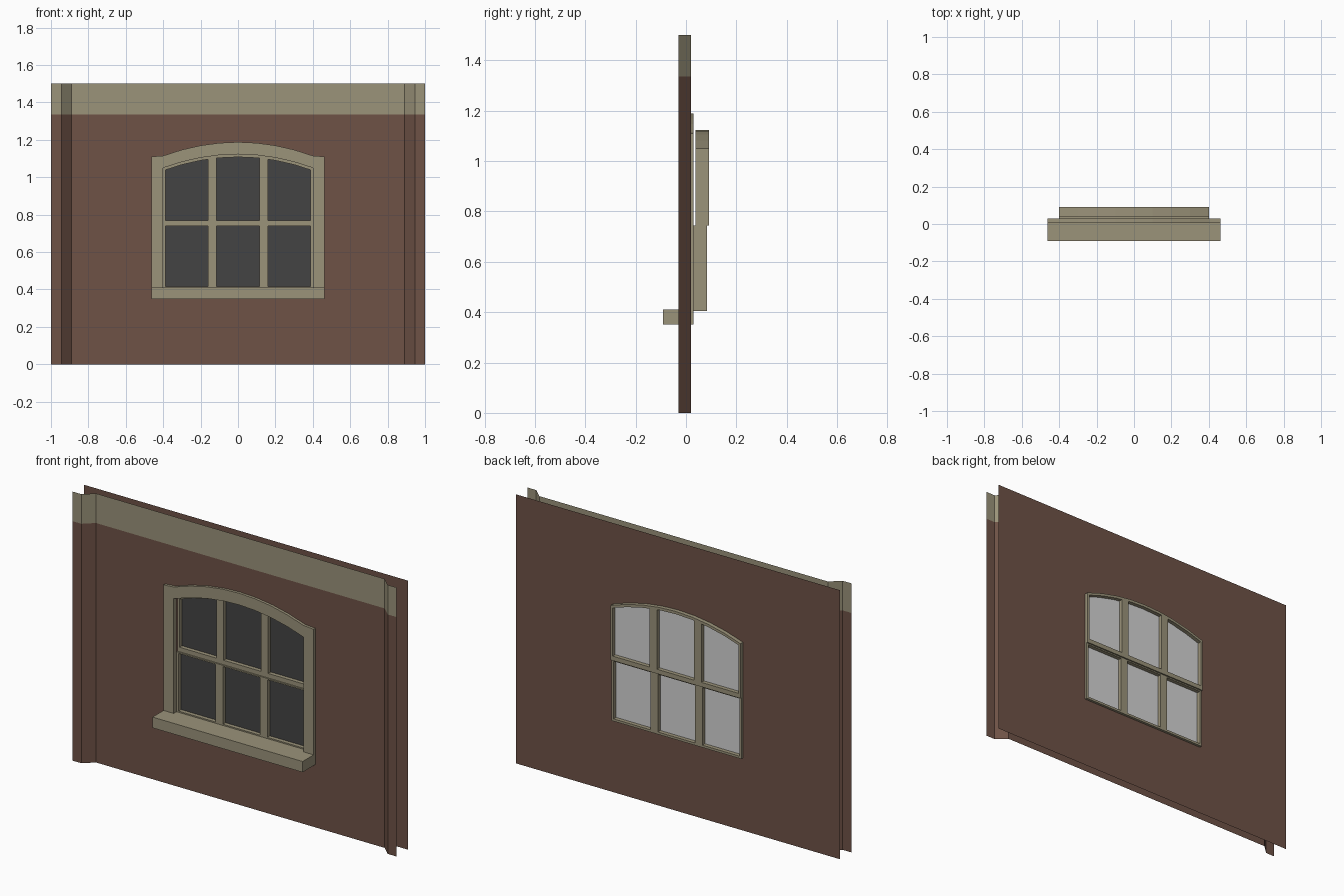
import bpy, bmesh

if "Cube" in bpy.data.objects:
    bpy.data.objects.remove(bpy.data.objects["Cube"])


def material(name, rgb):
    m = bpy.data.materials.new(name)
    lin = [(c / 255 / 12.92 if c < 11 else ((c / 255 + 0.055) / 1.055) ** 2.4) for c in rgb]
    m.diffuse_color = (*lin, 1)
    m.use_nodes = True
    m.node_tree.nodes["Principled BSDF"].inputs["Base Color"].default_value = m.diffuse_color
    return m


BROWN = material("brown_wall", (110, 82, 70))
OLIVE = material("olive_trim", (155, 147, 122))
DARK = material("dark_glass", (68, 68, 68))
LIGHT = material("light_glass", (212, 212, 212))

HALF = 0.40                                   # half width of the opening
SILL_Z = 0.41
ARCH_X = [HALF * i / 4 for i in range(-4, 5)]


def arch(x, base=1.05):
    return base + 0.073 * (1 - (x / HALF) ** 2)


def finish(name, bm, mats):
    me = bpy.data.meshes.new(name)
    bm.to_mesh(me)
    bm.free()
    for m in mats:
        me.materials.append(m)
    ob = bpy.data.objects.new(name, me)
    bpy.context.collection.objects.link(ob)
    return ob


def prisms(name, outlines, y0, y1, mat):
    """Extrude each x-z outline from y0 to y1."""
    bm = bmesh.new()
    for pts in outlines:
        f = [bm.verts.new((x, y0, z)) for x, z in pts]
        b = [bm.verts.new((x, y1, z)) for x, z in pts]
        n = len(pts)
        bm.faces.new(f)
        bm.faces.new(b[::-1])
        for i in range(n):
            bm.faces.new((f[i], b[i], b[(i + 1) % n], f[(i + 1) % n]))
    bmesh.ops.recalc_face_normals(bm, faces=bm.faces[:])
    return finish(name, bm, [mat])


def rect(x0, x1, z0, z1):
    return [(x0, z0), (x1, z0), (x1, z1), (x0, z1)]


def band(xs, low, high):
    """Outline between two curves over x."""
    return [(x, low(x)) for x in xs] + [(x, high(x)) for x in reversed(xs)]


def sheet(name, profile, band_z, flip):
    """Open wall sheet following an x-y profile, with the arched window opening."""
    bm = bmesh.new()
    for (xa, ya), (xb, yb) in zip(profile, profile[1:]):
        inside = abs((xa + xb) / 2) < HALF
        spans = [(0, 0, SILL_Z, SILL_Z), (arch(xa), arch(xb), band_z, band_z)] if inside \
            else [(0, 0, band_z, band_z)]
        spans.append((band_z, band_z, 1.5, 1.5))
        for a0, b0, a1, b1 in spans:
            v = [bm.verts.new(p) for p in ((xa, ya, a0), (xb, yb, b0), (xb, yb, b1), (xa, ya, a1))]
            bm.faces.new(v[::-1] if flip else v)
    bmesh.ops.remove_doubles(bm, verts=bm.verts[:], dist=1e-5)
    return finish(name, bm, [BROWN, OLIVE])


# front wall with stepped end strips and an olive band along the top
MID_Y = 0.02
left = [(-1, -0.03), (-0.945, -0.03), (-0.89, MID_Y)]
right = [(-x, y) for x, y in reversed(left)]
front = sheet("front_wall", left + [(x, MID_Y) for x in ARCH_X] + right, 1.335, False)
for p in front.data.polygons:
    p.material_index = 1 if p.center.z > 1.335 else 0

# plain back wall
sheet("back_wall", [(x, 0.07) for x in [-1] + ARCH_X + [1]], 1.335, True)

# outer casing: two jambs and an arched head
OUT = 0.463
jambs = [rect(s * HALF if s > 0 else -OUT, OUT if s > 0 else -HALF, SILL_Z, 1.05) for s in (-1, 1)]
head = [(-OUT, 1.05)] + [(x, arch(x)) for x in ARCH_X] + [(OUT, 1.05), (OUT, 1.11)]
head += [(x, arch(x, 1.115)) for x in reversed(ARCH_X)] + [(-OUT, 1.11)]
prisms("window_casing", jambs + [head], 0.005, 0.03, OLIVE)

# projecting sill
prisms("window_sill", [rect(-OUT, OUT, 0.35, SILL_Z)], -0.092, 0.03, OLIVE)

# sashes: thin frame, two mullions, panes between them
PANES = [(-0.388, -0.16), (-0.115, 0.115), (0.16, 0.388)]
EDGES = [-HALF] + [x for p in PANES for x in p] + [HALF]
BARS = list(zip(EDGES[0::2], EDGES[1::2]))


def inner(x):
    return arch(x, 1.035)


def sash(name, z0, z1, pane_z0, top, y0, y1):
    if top:
        rails = [rect(-HALF, HALF, z0, pane_z0), band(ARCH_X, inner, arch)]
    else:
        rails = [rect(-HALF, HALF, z0, pane_z0), rect(-HALF, HALF, z1 - 0.007, z1)]
        top = lambda x: z1 - 0.007
    bars = [band([a, b], lambda x: pane_z0, top) for a, b in BARS]
    prisms(name + "_frame", rails + bars, y0, y1, OLIVE)
    glass = []
    for a, b in PANES:
        xs = [a] + [x for x in ARCH_X if a < x < b] + [b]
        glass.append(band(xs, lambda x: pane_z0, top))
    mid = (y0 + y1) / 2
    prisms(name + "_glass_outside", glass, mid - 0.005, mid - 0.001, DARK)
    prisms(name + "_glass_inside", glass, mid + 0.001, mid + 0.005, LIGHT)


sash("lower_sash", 0.404, 0.745, 0.417, None, 0.03, 0.084)
sash("upper_sash", 0.745, None, 0.77, inner, 0.038, 0.092)
